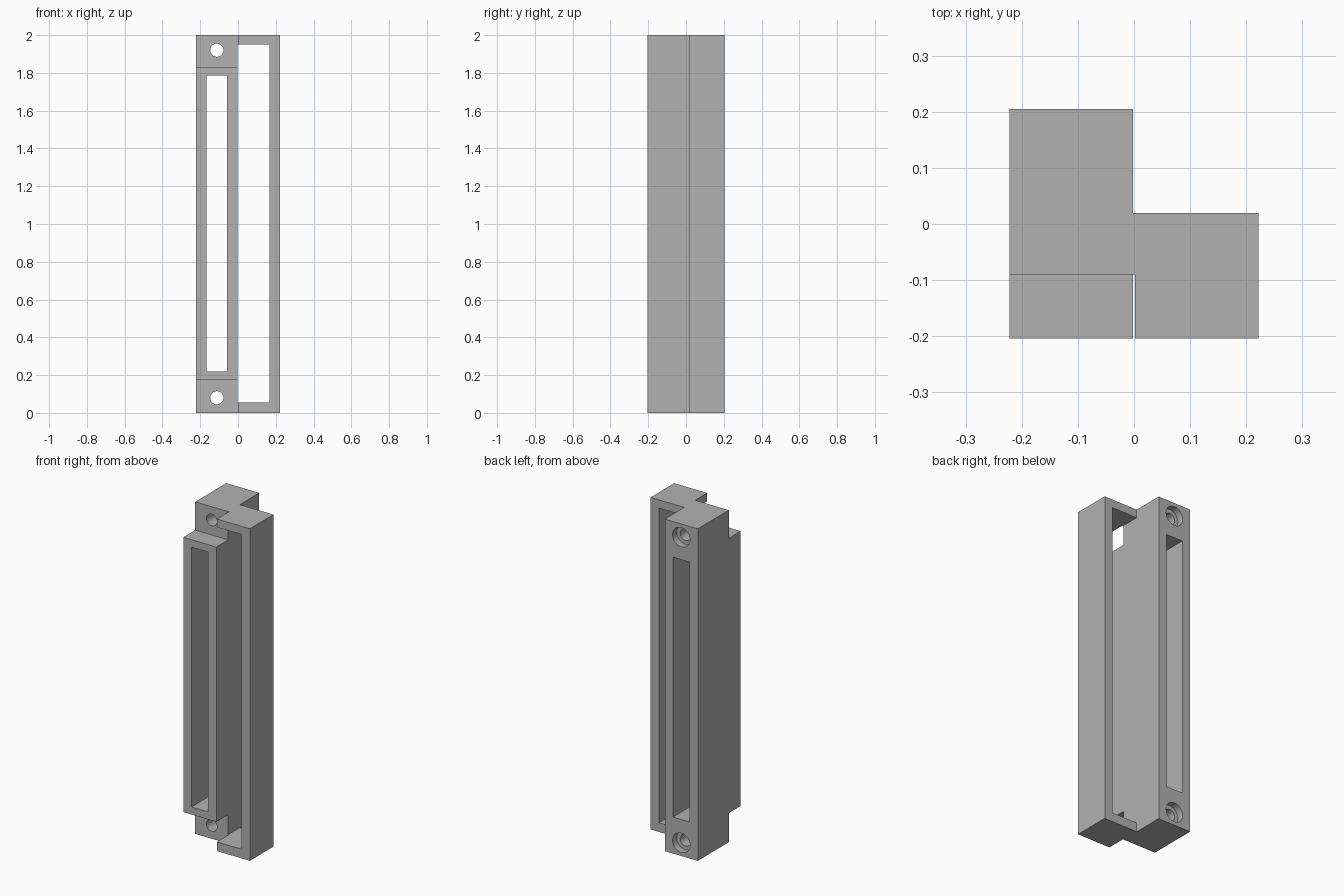
import bpy
import bmesh
from mathutils import Matrix, Vector
from math import pi

cube = bpy.data.objects.get("Cube")
if cube:
    bpy.data.objects.remove(cube, do_unlink=True)

grey = bpy.data.materials.new("plain grey")
grey.use_nodes = True
grey.diffuse_color = (0.445, 0.445, 0.445, 1)
grey.node_tree.nodes["Principled BSDF"].inputs["Base Color"].default_value = grey.diffuse_color


def make_object(name, bm):
    bmesh.ops.recalc_face_normals(bm, faces=bm.faces)
    mesh = bpy.data.meshes.new(name)
    bm.to_mesh(mesh)
    bm.free()
    mesh.materials.append(grey)
    obj = bpy.data.objects.new(name, mesh)
    bpy.context.collection.objects.link(obj)
    return obj


def prism(name, points, offset):
    """Extrude a closed outline by an offset vector."""
    bm = bmesh.new()
    face = bm.faces.new([bm.verts.new(p) for p in points])
    new = bmesh.ops.extrude_face_region(bm, geom=[face])["geom"]
    verts = [g for g in new if isinstance(g, bmesh.types.BMVert)]
    bmesh.ops.translate(bm, verts=verts, vec=Vector(offset))
    return make_object(name, bm)


def box(name, x0, x1, y0, y1, z0, z1):
    outline = [(x0, y0, z0), (x1, y0, z0), (x1, y0, z1), (x0, y0, z1)]
    return prism(name, outline, (0, y1 - y0, 0))


def bore(name, x, z, radius, y0, y1):
    bm = bmesh.new()
    bmesh.ops.create_cone(
        bm, cap_ends=True, segments=48, radius1=radius, radius2=radius, depth=y1 - y0,
        matrix=Matrix.Translation((x, (y0 + y1) / 2, z)) @ Matrix.Rotation(pi / 2, 4, "X"))
    return make_object(name, bm)


def cut(target, cutter):
    mod = target.modifiers.new("cut", "BOOLEAN")
    mod.operation = "DIFFERENCE"
    mod.solver = "EXACT"
    mod.object = cutter
    bpy.context.view_layer.objects.active = target
    bpy.ops.object.modifier_apply(modifier=mod.name)
    bpy.data.objects.remove(cutter, do_unlink=True)


HALF, FRONT, BACK, STEP = 0.222, -0.204, 0.205, -0.09
SEAM, HOLE_X = -0.002, -0.112

# Mounting block: stepped side outline, with a raised front between the screw ends
side = [(BACK, 0), (BACK, 2), (STEP, 2), (STEP, 1.83),
        (FRONT, 1.83), (FRONT, 0.175), (STEP, 0.175), (STEP, 0)]
block = prism("mounting_block", [(-HALF, y, z) for y, z in side], (HALF + SEAM, 0, 0))

# Long slot through the block
cut(block, box("slot_cutter", -0.167, -0.057, -0.3, 0.3, 0.22, 1.785))

# Screw holes, counterbored from the back
for z in (0.08, 1.92):
    cut(block, bore("hole_cutter", HOLE_X, z, 0.035, -0.3, 0.3))
    cut(block, bore("counterbore_cutter", HOLE_X, z, 0.058, BACK - 0.04, 0.3))

# C-shaped guard frame beside the block
c_shape = [(SEAM, 0), (HALF, 0), (HALF, 2), (SEAM, 2),
           (SEAM, 1.95), (0.166, 1.95), (0.166, 0.055), (SEAM, 0.055)]
frame = prism("side_frame", [(x, FRONT, z) for x, z in c_shape], (0, 0.02 - FRONT, 0))

# Thin clearance between the frame arms and the raised front
cut(frame, box("clearance_cutter", -0.1, 0.002, -0.3, STEP, -0.1, 2.1))

# Smooth bores with crisp edges
bpy.ops.object.select_all(action="DESELECT")
for obj in (block, frame):
    obj.select_set(True)
bpy.context.view_layer.objects.active = block
bpy.ops.object.shade_smooth_by_angle(angle=pi / 6)
